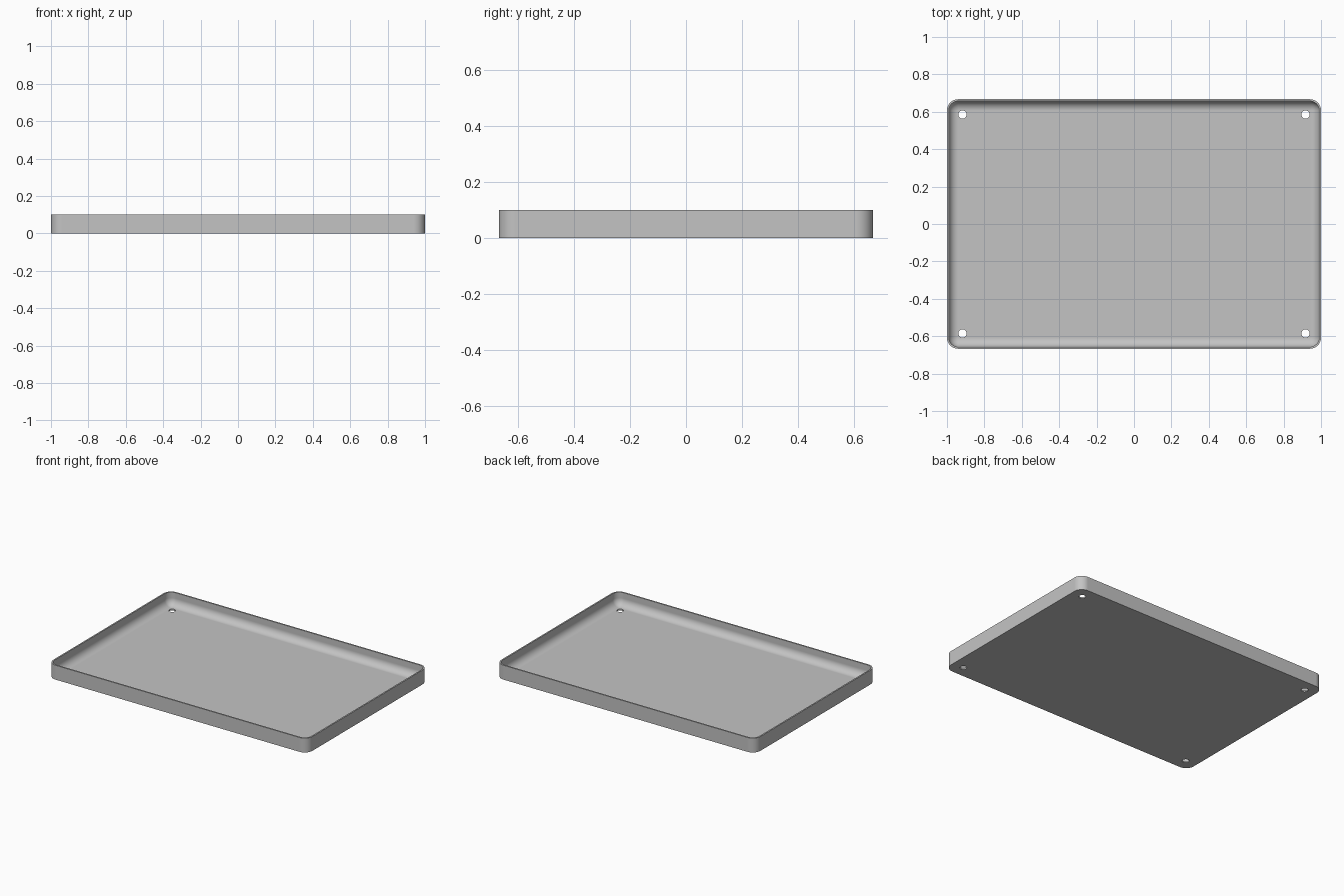
import bpy, bmesh
from math import sin, cos, pi, radians
from mathutils import Matrix

cube = bpy.data.objects.get("Cube")
if cube:
    bpy.data.objects.remove(cube, do_unlink=True)

HALF_X, HALF_Y, HEIGHT = 1.0, 0.667, 0.10
CORNER, WALL, FLOOR = 0.06, 0.01, 0.01
FILLET = CORNER - WALL
SEGS = 10
HOLE_X, HOLE_Y, HOLE_R = 0.917, 0.585, 0.022

grey = bpy.data.materials.new("plain_grey")
grey.use_nodes = True
colour = (0.55, 0.55, 0.55, 1)
grey.diffuse_color = colour
grey.node_tree.nodes["Principled BSDF"].inputs["Base Color"].default_value = colour


def ring(bm, inset, z):
    """Rounded rectangle of vertices, moved inwards by inset."""
    r = CORNER - inset
    verts = []
    for i, (sx, sy) in enumerate([(1, 1), (-1, 1), (-1, -1), (1, -1)]):
        for k in range(SEGS + 1):
            a = (i + k / SEGS) * pi / 2
            verts.append(bm.verts.new((sx * (HALF_X - CORNER) + r * cos(a),
                                       sy * (HALF_Y - CORNER) + r * sin(a), z)))
    return verts


def make_object(name, bm):
    bmesh.ops.recalc_face_normals(bm, faces=bm.faces)
    mesh = bpy.data.meshes.new(name)
    bm.to_mesh(mesh)
    bm.free()
    mesh.materials.append(grey)
    obj = bpy.data.objects.new(name, mesh)
    bpy.context.collection.objects.link(obj)
    return obj


# Tray shell: outer wall, rim, inner fillet, then the floor
profile = [(0, 0), (0, HEIGHT), (WALL, HEIGHT)]
for k in range(SEGS + 1):
    a = k / SEGS * pi / 2
    profile.append((WALL + FILLET * (1 - cos(a)), FLOOR + FILLET * (1 - sin(a))))
bm = bmesh.new()
rings = [ring(bm, d, z) for d, z in profile]
for low, high in zip(rings, rings[1:]):
    for i in range(len(low)):
        j = (i + 1) % len(low)
        bm.faces.new((low[i], low[j], high[j], high[i]))
bm.faces.new(rings[0])
bm.faces.new(rings[-1])
bmesh.ops.remove_doubles(bm, verts=bm.verts, dist=1e-5)
tray = make_object("tray", bm)

# Screw holes through the four floor corners
bm = bmesh.new()
for sx in (-1, 1):
    for sy in (-1, 1):
        bmesh.ops.create_cone(bm, cap_ends=True, segments=32, radius1=HOLE_R,
                              radius2=HOLE_R, depth=0.1,
                              matrix=Matrix.Translation((sx * HOLE_X, sy * HOLE_Y, 0)))
cutter = make_object("hole_cutter", bm)
cutter.hide_render = True

cut = tray.modifiers.new("screw_holes", 'BOOLEAN')
cut.operation = 'DIFFERENCE'
cut.solver = 'EXACT'
cut.object = cutter

bpy.ops.object.select_all(action='DESELECT')
tray.select_set(True)
bpy.context.view_layer.objects.active = tray
bpy.ops.object.modifier_apply(modifier=cut.name)
bpy.data.objects.remove(cutter, do_unlink=True)

# Smooth corners and fillet, crisp rim and holes
bpy.ops.object.shade_smooth_by_angle(angle=radians(30))
weighted = tray.modifiers.new("weighted_normals", 'WEIGHTED_NORMAL')
weighted.keep_sharp = True
